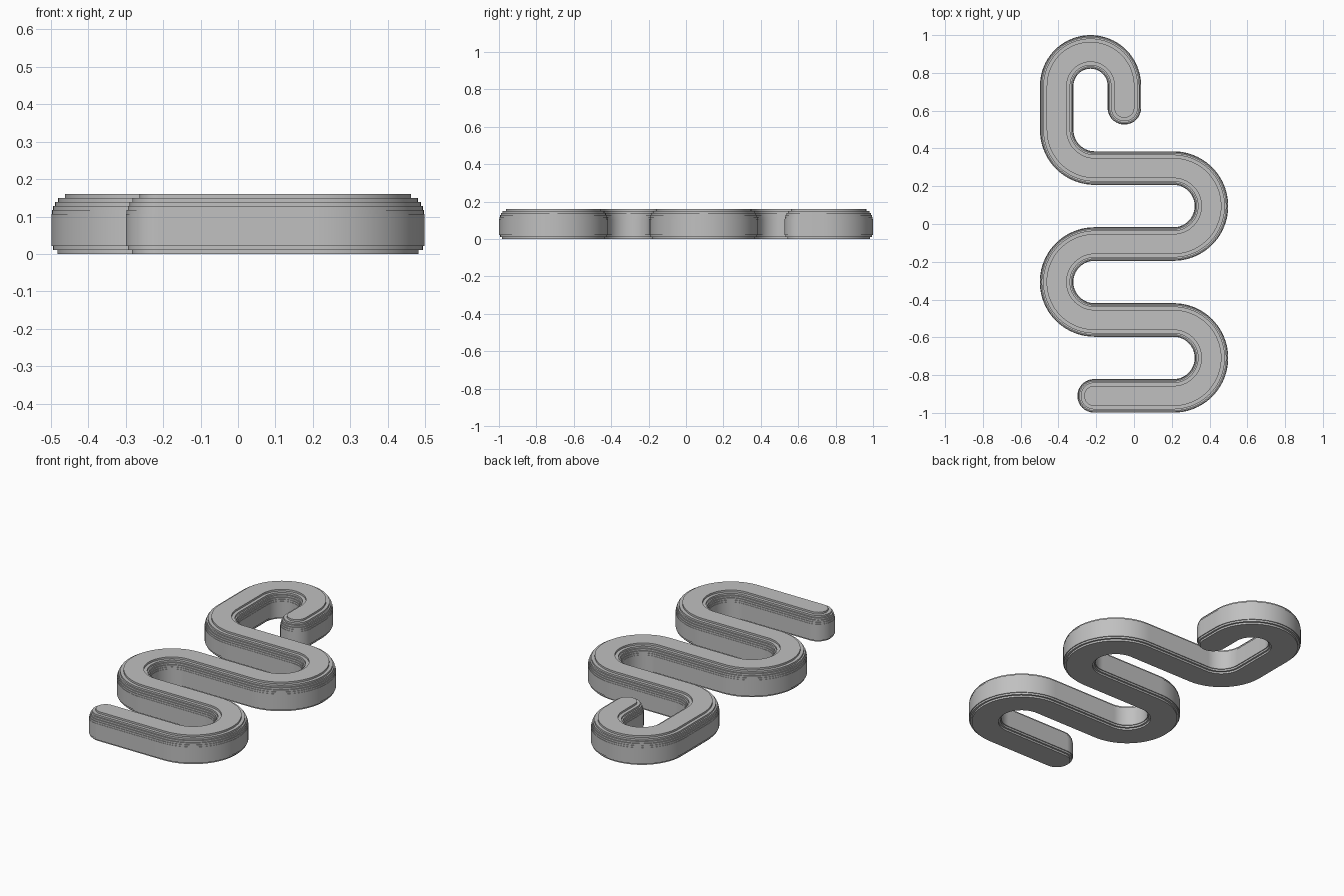
import bpy, bmesh
from math import sin, cos, pi, radians
from mathutils import Vector

cube = bpy.data.objects.get("Cube")
if cube:
    bpy.data.objects.remove(cube, do_unlink=True)

HALF = 0.089      # half width of the band
HEIGHT = 0.16
LAYERS = 15
BEND = 0.201      # centreline radius of the bends
HOOK = 0.179      # centreline radius of the hook
SIDE = 0.209      # x of the bend centres
START = -0.91     # y of the first run

path = []         # (point, unit normal to the left of travel)


def straight(point, heading):
    path.append((Vector(point), Vector((-sin(heading), cos(heading)))))


def arc(center, radius, start, sweep, steps):
    turn = 1 if sweep > 0 else -1
    for i in range(steps + 1):
        a = start + sweep * i / steps
        out = Vector((cos(a), sin(a)))
        path.append((Vector(center) + out * radius, out * -turn))


# Centreline: three hairpin runs, then the quarter bend and the hook
straight((-0.211, START), 0)
for k in range(3):
    sign = 1 if k % 2 == 0 else -1
    arc((sign * SIDE, START + BEND * (2 * k + 1)), BEND, -pi / 2, sign * pi, 40)
run_y = START + 6 * BEND
hook_x = -0.498 + HALF + HOOK
arc((hook_x - HOOK + BEND, run_y + BEND), BEND, -pi / 2, -pi / 2, 20)
hook_y = 1 - HALF - HOOK
arc((hook_x, hook_y), HOOK, pi, -pi, 40)
straight((hook_x + HOOK, 0.615), -pi / 2)


def outline(width):
    """Left and right edges of the band, with round ends."""
    left, right = [], []

    def cap(end, sign, angles):
        p, n = end
        t = Vector((n.y, -n.x)) * sign
        for a in angles:
            left.append(p + (n * sin(a) + t * cos(a)) * width)
            right.append(p + (-n * sin(a) + t * cos(a)) * width)

    angles = [radians(a) for a in range(5, 90, 10)]
    cap(path[0], -1, angles)
    for p, n in path:
        left.append(p + n * width)
        right.append(p - n * width)
    cap(path[-1], 1, angles[::-1])
    return left + right[::-1]


# Stacked layers, stepped in at the bottom and the top
insets = [0.0] * LAYERS
insets[:2] = [0.016, 0.005]
insets[-5:] = [0.002, 0.005, 0.010, 0.018, 0.036]

bm = bmesh.new()
rings, last = [], None
for i, inset in enumerate(insets):
    shape = outline(HALF - inset)
    if inset != last:
        rings.append((shape, i * HEIGHT / LAYERS))
    if i == LAYERS - 1 or insets[i + 1] != inset:
        rings.append((shape, (i + 1) * HEIGHT / LAYERS))
    last = inset
loops = [[bm.verts.new((p.x, p.y, z)) for p in shape] for shape, z in rings]
count = len(loops[0])
for low, high in zip(loops, loops[1:]):
    for i in range(count):
        j = (i + 1) % count
        bm.faces.new((low[i], low[j], high[j], high[i]))
for loop in (loops[0], loops[-1]):
    for i in range(count // 2 - 1):
        bm.faces.new((loop[i], loop[i + 1], loop[-2 - i], loop[-1 - i]))
bmesh.ops.recalc_face_normals(bm, faces=bm.faces)

mesh = bpy.data.meshes.new("winding_band")
bm.to_mesh(mesh)
bm.free()
band = bpy.data.objects.new("winding_band", mesh)
bpy.context.collection.objects.link(band)

# Plain grey
grey = bpy.data.materials.new("plain_grey")
grey.use_nodes = True
color = (0.53, 0.53, 0.53, 1)
grey.diffuse_color = color
grey.node_tree.nodes["Principled BSDF"].inputs["Base Color"].default_value = color
mesh.materials.append(grey)

bpy.context.view_layer.objects.active = band
band.select_set(True)
bpy.ops.object.shade_smooth_by_angle(angle=radians(30))
